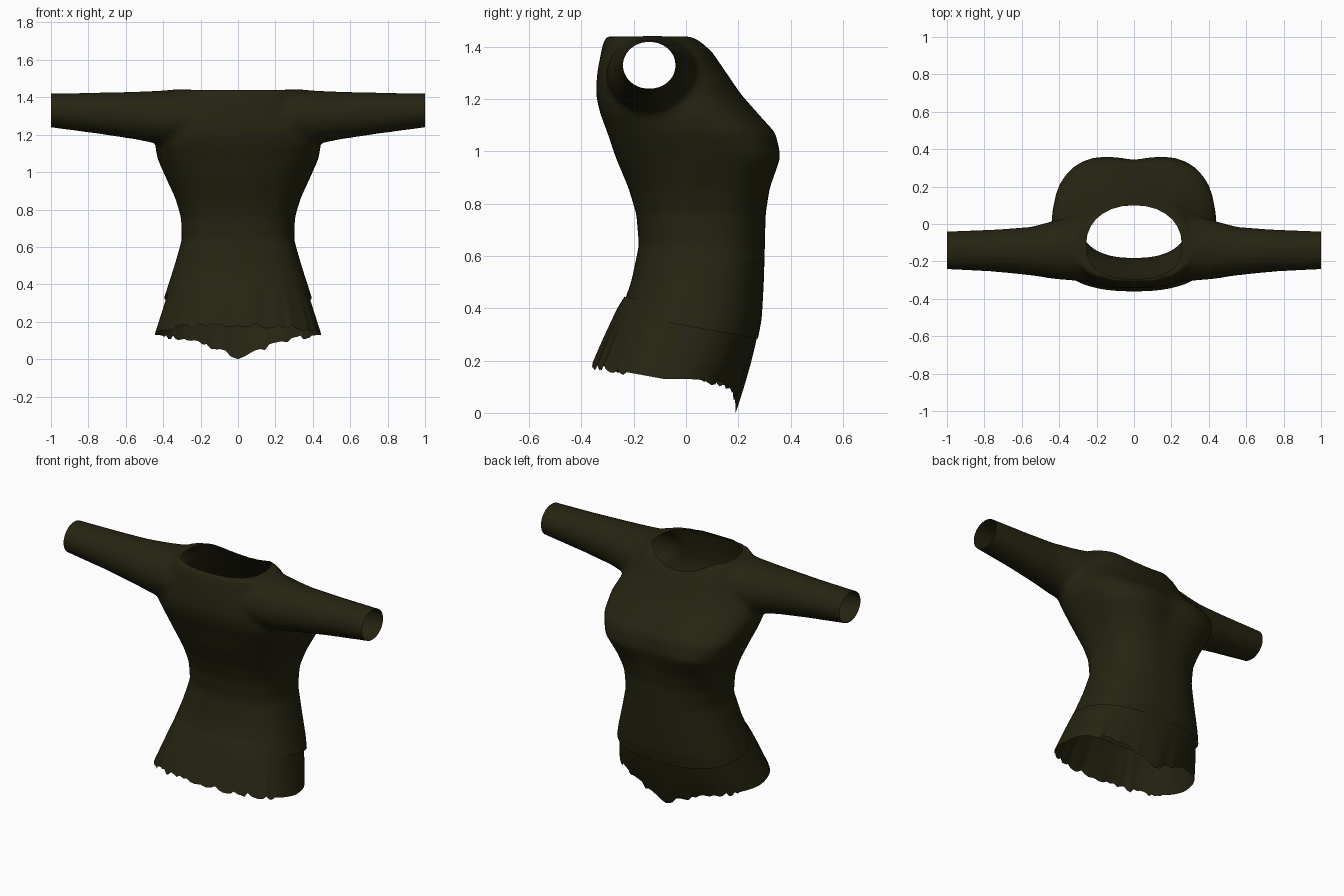
import bpy, bmesh, math, random
from mathutils import Vector

random.seed(4)
default_cube = bpy.data.objects.get("Cube")
if default_cube:
    bpy.data.objects.remove(default_cube, do_unlink=True)

olive = bpy.data.materials.new("dark olive cloth")
olive.use_nodes = True
olive.diffuse_color = (0.019, 0.0175, 0.0055, 1)
olive.node_tree.nodes["Principled BSDF"].inputs["Base Color"].default_value = olive.diffuse_color

SIDES = 64


def power(value, exponent):
    return math.copysign(abs(value) ** (2 / exponent), value)


def oval(half_width, low, high, low_power, high_power):
    """Closed outline whose low and high halves have their own squareness."""
    points = []
    for i in range(SIDES):
        angle = math.tau * i / SIDES
        c, s = math.cos(angle), math.sin(angle)
        squareness = high_power if s > 0 else low_power
        middle, radius = (low + high) / 2, (high - low) / 2
        points.append((half_width * power(c, squareness), middle + radius * power(s, squareness)))
    return points


def loft(bm, rings, capped):
    rows = [[bm.verts.new(p) for p in ring] for ring in rings]
    for lower, upper in zip(rows, rows[1:]):
        for i in range(SIDES):
            j = (i + 1) % SIDES
            bm.faces.new((lower[i], lower[j], upper[j], upper[i]))
    if capped:
        bm.faces.new(rows[0][::-1])
        bm.faces.new(rows[-1])


def add_object(name, bm):
    bmesh.ops.recalc_face_normals(bm, faces=bm.faces[:])
    mesh = bpy.data.meshes.new(name)
    bm.to_mesh(mesh)
    bm.free()
    mesh.materials.append(olive)
    ob = bpy.data.objects.new(name, mesh)
    bpy.context.collection.objects.link(ob)
    return ob


def shade_smooth(ob):
    for face in ob.data.polygons:
        face.use_smooth = True


# Torso sections: height, half width, low y, high y, squareness of the high-y half
TORSO = [
    (0.18, 0.44, -0.30, 0.25, 2.3), (0.28, 0.41, -0.29, 0.275, 2.3),
    (0.36, 0.385, -0.26, 0.29, 2.3), (0.50, 0.34, -0.21, 0.298, 2.3),
    (0.64, 0.30, -0.18, 0.302, 2.4), (0.76, 0.305, -0.19, 0.305, 2.6),
    (0.86, 0.335, -0.22, 0.325, 3), (0.98, 0.39, -0.27, 0.37, 3.4),
    (1.07, 0.43, -0.30, 0.35, 3), (1.15, 0.445, -0.33, 0.275, 2.6),
    (1.22, 0.42, -0.345, 0.21, 2.4), (1.30, 0.36, -0.34, 0.155, 2.5),
    (1.38, 0.33, -0.325, 0.10, 2.8), (1.44, 0.31, -0.31, 0.05, 2.8),
]
# Sleeve sections: distance from the middle, low y, high y, bottom, top
SLEEVE = [
    (0.10, -0.30, 0.06, 1.16, 1.42), (0.30, -0.305, 0.05, 1.14, 1.445),
    (0.42, -0.295, 0.02, 1.15, 1.435), (0.55, -0.275, -0.015, 1.175, 1.43),
    (0.75, -0.255, -0.03, 1.205, 1.425), (1.05, -0.24, -0.04, 1.245, 1.42),
]

# Sweater body: torso and sleeves blended into a single skin
bm = bmesh.new()
rings = []
for z, width, low, high, squareness in TORSO:
    ring = []
    for x, y in oval(width, low, high, 2.5, squareness):
        if y > 0:  # shallow valley in the middle of the chest
            y -= 0.025 * math.exp(-(x / 0.1) ** 2 - ((z - 1) / 0.12) ** 2)
        ring.append((x, y, z))
    rings.append(ring)
loft(bm, rings, True)
for side in (-1, 1):
    rings = []
    for x, low, high, bottom, top in SLEEVE:
        middle = (low + high) / 2
        rings.append([(side * x, middle + u, v)
                      for u, v in oval((high - low) / 2, bottom, top, 2, 2)])
    loft(bm, rings, True)
body = add_object("sweater_body", bm)

blend = body.modifiers.new("blend", "REMESH")
blend.mode = "VOXEL"
blend.voxel_size = 0.016
soften = body.modifiers.new("soften", "SMOOTH")
soften.factor = 0.5
soften.iterations = 9
graph = bpy.context.evaluated_depsgraph_get()
skin = bpy.data.meshes.new_from_object(body.evaluated_get(graph))
body.modifiers.clear()

bm = bmesh.new()
bm.from_mesh(skin)


def trim(point, normal):
    bmesh.ops.bisect_plane(bm, geom=bm.verts[:] + bm.edges[:] + bm.faces[:],
                           plane_co=point, plane_no=normal, clear_outer=True)


# Open cuffs and slanted lower edge
trim((1, 0, 0), (1, 0, 0))
trim((-1, 0, 0), (-1, 0, 0))
trim((0, 0, 0.333), (0, -0.18, -1))

# Neck opening: wide arch, cut side by side
neck = [Vector((0.255 * power(math.cos(a), 2.2), -0.1 + (0.2 if math.sin(a) > 0 else 0.195)
                * power(math.sin(a), 2 if math.sin(a) > 0 else 3), 0))
        for a in [math.tau * i / 28 for i in range(28)]]
walls = []
for a, b in zip(neck, neck[1:] + neck[:1]):
    edge = b - a
    walls.append((a, Vector((edge.y, -edge.x, 0)).normalized()))


def near_neck(face):
    c = face.calc_center_median()
    return c.z > 1.3 and abs(c.x) < 0.3


for point, normal in walls:
    faces = [f for f in bm.faces if near_neck(f)]
    edges = {e for f in faces for e in f.edges}
    verts = {v for f in faces for v in f.verts}
    bmesh.ops.bisect_plane(bm, geom=list(verts) + list(edges) + faces,
                           plane_co=point, plane_no=normal)
hole = [f for f in bm.faces if near_neck(f)
        and all((f.calc_center_median() - p).dot(n) < 0 for p, n in walls)]
bmesh.ops.delete(bm, geom=hole, context="FACES")
bmesh.ops.recalc_face_normals(bm, faces=bm.faces[:])
bm.to_mesh(body.data)
bm.free()
bpy.data.meshes.remove(skin)
shade_smooth(body)

# Lower band: flared skirt with a torn edge
SIDES = 120
top_ring = oval(0.36, -0.235, 0.28, 2.5, 2.3)
end_ring = oval(0.445, -0.36, 0.19, 2.4, 2.4)
STEPS = 8
torn = []
for x, y in end_ring:
    if y < -0.085:
        edge = 0.13 + 0.05 * (-0.085 - y) / 0.275
    else:
        edge = 0.13 - 0.115 * ((y + 0.085) / 0.275) ** 4 * (1 - 0.55 * min(1, abs(x) / 0.25))
    torn.append(max(0, edge + random.uniform(-0.014, 0.014) * (abs(y + 0.085) > 0.15)))
torn[SIDES // 4] = 0
rings = []
for k in range(STEPS + 1):
    t = k / STEPS
    ring = []
    for (x0, y0), (x1, y1), z1 in zip(top_ring, end_ring, torn):
        # the low-y side flares early, the high-y side tucks in late
        s = t ** 0.85 if y0 < 0 else t ** 1.3
        z0 = 0.4 - 0.19 * y0
        ring.append((x0 + (x1 - x0) * t, y0 + (y1 - y0) * s, z0 + (z1 - z0) * t))
    rings.append(ring)
bm = bmesh.new()
loft(bm, rings, False)
band = add_object("lower_band", bm)
shade_smooth(band)
